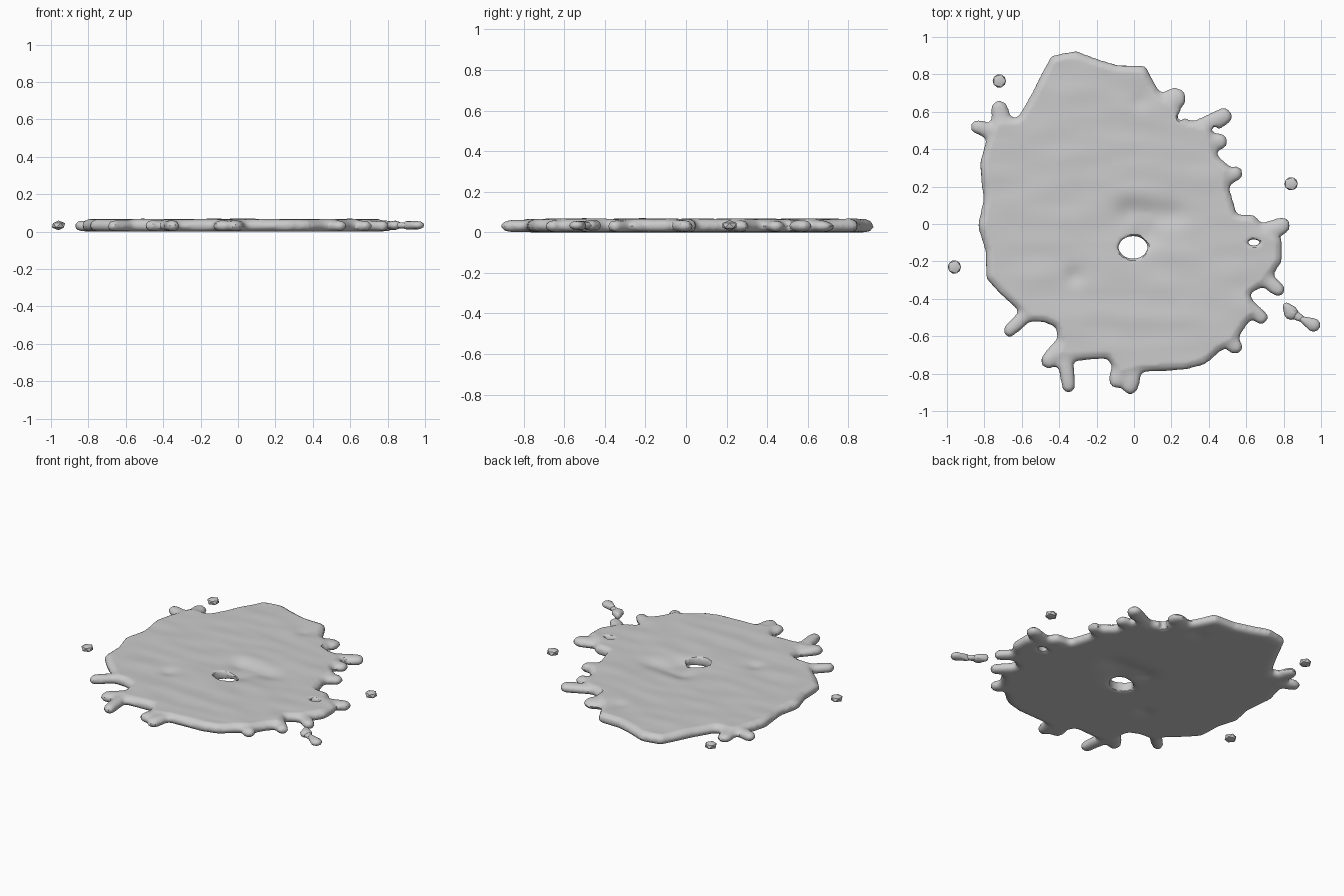
import bpy, bmesh, math
from mathutils import Vector, Matrix, noise

if "Cube" in bpy.data.objects:
    bpy.data.objects.remove(bpy.data.objects["Cube"])

# Puddle outline, clockwise from the top left
OUTLINE = [(-.44, .90), (-.31, .925), (-.18, .875), (-.09, .85), (.06, .845), (.10, .77),
           (.14, .70), (.22, .65), (.28, .56), (.40, .53), (.43, .47), (.45, .36), (.52, .30), (.51, .19),
           (.55, .05), (.64, .05), (.70, -.02), (.79, -.08), (.79, -.2), (.75, -.26),
           (.70, -.33), (.62, -.37), (.66, -.48), (.60, -.54), (.54, -.64), (.46, -.68),
           (.38, -.75), (.27, -.78), (.04, -.79), (-.08, -.82), (-.14, -.72), (-.31, -.73),
           (-.42, -.72), (-.40, -.64), (-.42, -.55), (-.48, -.525), (-.57, -.52), (-.63, -.45),
           (-.72, -.37), (-.79, -.29), (-.795, -.14), (-.835, -.01), (-.805, .13), (-.825, .32),
           (-.79, .45), (-.74, .57), (-.62, .57), (-.55, .69), (-.49, .81)]

# Drips: start x, y, end x, y, radius at the end
DRIPS = [(.1, .6, .22, .67, .065), (.34, .5, .48, .575, .05), (.3, .44, .46, .44, .045),
         (.42, .22, .54, .27, .045), (.66, -.06, .79, -.01, .05), (.64, -.24, .77, -.35, .042),
         (.56, -.4, .68, -.5, .04), (.44, -.56, .54, -.655, .045), (0, -.7, -.02, -.865, .05),
         (-.05, -.72, -.085, -.83, .055), (-.37, -.7, -.35, -.865, .04),
         (-.35, -.62, -.455, -.73, .048), (-.55, -.46, -.665, -.57, .038),
         (-.72, .48, -.835, .52, .042), (-.7, .52, -.72, .615, .05)]


def new_object(name, bm):
    bmesh.ops.recalc_face_normals(bm, faces=bm.faces)
    mesh = bpy.data.meshes.new(name)
    bm.to_mesh(mesh)
    bm.free()
    ob = bpy.data.objects.new(name, mesh)
    bpy.context.collection.objects.link(ob)
    return ob


def blob(bm, x, y, r, h, z=.034, detail=2):
    m = Matrix.Translation((x, y, z)) @ Matrix.Diagonal((r, r, h, 1))
    return bmesh.ops.create_icosphere(bm, subdivisions=detail, radius=1, matrix=m)["verts"]


def capsule(target, x1, y1, r1, x2, y2, r2, h, detail=2):
    bm = bmesh.new()
    blob(bm, x1, y1, r1, h, detail=detail)
    blob(bm, x2, y2, r2, h, detail=detail)
    res = bmesh.ops.convex_hull(bm, input=bm.verts)
    bmesh.ops.delete(bm, geom=list({g for g in res["geom_interior"]
                     if isinstance(g, bmesh.types.BMVert)}), context='VERTS')
    mesh = bpy.data.meshes.new("tmp")
    bm.to_mesh(mesh)
    bm.free()
    target.from_mesh(mesh)
    bpy.data.meshes.remove(mesh)


# Puddle body: rounded rim made from inset rings
bm = bmesh.new()
rings = []
n = len(OUTLINE)
for inset, z in ((.022, .004), (.0, .022), (-.004, .036), (.006, .055), (.03, .07)):
    ring = []
    for i, p in enumerate(OUTLINE):
        d = (Vector(OUTLINE[(i + 1) % n]) - Vector(OUTLINE[i - 1])).normalized()
        ring.append(bm.verts.new((p[0] + d.y * inset, p[1] - d.x * inset, z)))
    rings.append(ring)
for a, b in zip(rings, rings[1:]):
    for i in range(n):
        j = (i + 1) % n
        bm.faces.new((a[i], a[j], b[j], b[i]))
for cap in (rings[0], rings[-1]):
    bm.faces.new(cap)
bmesh.ops.triangulate(bm, faces=[f for f in bm.faces if len(f.verts) > 4])
bmesh.ops.recalc_face_normals(bm, faces=bm.faces)
for x1, y1, x2, y2, r in DRIPS:
    capsule(bm, x1, y1, r * 1.2, x2, y2, r, .031)
puddle = new_object("puddle", bm)

# Cutter for the centre hole and the small gaps near the rim
bm = bmesh.new()
for x, y, rx, ry in ((-.005, -.125, .08, .062), (.25, .575, .022, .024),
                     (.43, .505, .018, .022), (.64, -.1, .04, .018)):
    m = Matrix.Translation((x, y, .03)) @ Matrix.Diagonal((rx, ry, 1, 1))
    bmesh.ops.create_cone(bm, cap_ends=True, segments=12, radius1=1, radius2=1,
                          depth=.4, matrix=m)
cutter = new_object("hole_cutter", bm)
cutter.hide_render = True


def remesh(ob):
    mod = ob.modifiers.new("remesh", 'REMESH')
    mod.mode = 'VOXEL'
    mod.voxel_size = .014


remesh(puddle)
cut = puddle.modifiers.new("holes", 'BOOLEAN')
cut.operation = 'DIFFERENCE'
cut.object = cutter
remesh(puddle)
smooth = puddle.modifiers.new("smooth", 'SMOOTH')
smooth.factor = .5
smooth.iterations = 3

bpy.context.view_layer.objects.active = puddle
puddle.select_set(True)
cutter.select_set(False)
bpy.ops.object.convert(target='MESH')
bpy.data.objects.remove(cutter)

# Uneven surface with dents round the centre hole
DENTS = ((-.03, .06, .07, .02), (.08, .05, .08, .02), (.2, .05, .08, .018),
         (.06, -.06, .08, .022), (-.32, -.28, .05, .012), (.03, .65, .05, .008))
for v in puddle.data.vertices:
    x, y, z = v.co
    dent = sum(d * math.exp(-((x - a) ** 2 + (y - b) ** 2) / (r * r)) for a, b, r, d in DENTS)
    if z > .036:
        v.co.z += .005 * noise.noise((x * 4, y * 9, 0)) - min(dent, .025)
    else:
        v.co.z += min(dent, .025) * .7

# Loose droplets
DROPS = [(-.96, -.23, .04), (-.72, .765, .04), (.84, .215, .04)]
parts = [puddle]
for i, (x, y, r) in enumerate(DROPS):
    bm = bmesh.new()
    blob(bm, x, y, r, .026, detail=1)
    parts.append(new_object(f"droplet_{i + 1}", bm))
bm = bmesh.new()
capsule(bm, .815, -.44, .02, .84, -.475, .038, .024)
capsule(bm, .84, -.475, .03, .91, -.515, .014, .016)
capsule(bm, .90, -.51, .016, .96, -.54, .036, .022)
parts.append(new_object("double_droplet", bm))

for ob in parts:
    lowest = min(v.co.z for v in ob.data.vertices)
    if ob is puddle:
        for v in ob.data.vertices:
            v.co.z -= lowest
    ob.select_set(True)
bpy.context.view_layer.objects.active = puddle
bpy.ops.object.shade_smooth_by_angle(angle=math.radians(35))
